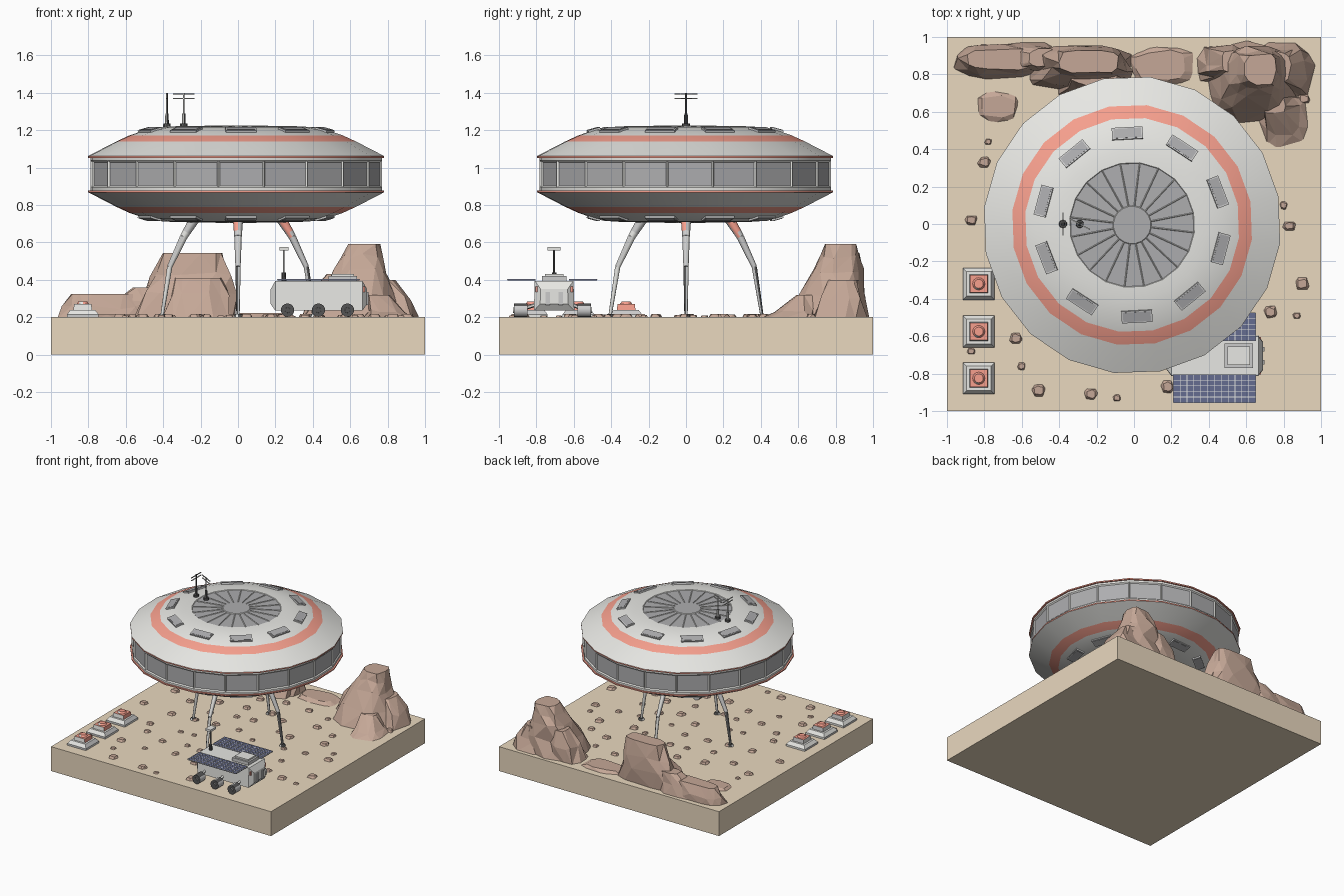
import bpy, bmesh, math, random
from mathutils import Matrix, Vector, Euler

if "Cube" in bpy.data.objects:
    bpy.data.objects.remove(bpy.data.objects["Cube"])

random.seed(7)
COL = dict(hull=(.80, .80, .77), red=(.93, .35, .27), glass=(.42, .42, .43), grey=(.55, .56, .57),
           black=(.09, .09, .09), sand=(.82, .69, .52), rock=(.56, .39, .31), cell=(.13, .15, .28))
NAMES = list(COL)
MATS = []
for k, c in COL.items():
    m = bpy.data.materials.new(k)
    m.diffuse_color = (*c, 1)
    m.use_nodes = True
    m.node_tree.nodes["Principled BSDF"].inputs["Base Color"].default_value = m.diffuse_color
    MATS.append(m)


def finish(bm, name, smooth=None):
    bmesh.ops.recalc_face_normals(bm, faces=bm.faces)
    me = bpy.data.meshes.new(name)
    bm.to_mesh(me)
    bm.free()
    for m in MATS:
        me.materials.append(m)
    ob = bpy.data.objects.new(name, me)
    bpy.context.collection.objects.link(ob)
    if smooth:
        bpy.ops.object.select_all(action='DESELECT')
        ob.select_set(True)
        bpy.context.view_layer.objects.active = ob
        bpy.ops.object.shade_smooth_by_angle(angle=math.radians(smooth))
    return ob


def paint(bm, start, mat):
    bm.faces.ensure_lookup_table()
    for f in bm.faces[start:]:
        f.material_index = NAMES.index(mat)


def box(bm, loc, size, mat, rot=(0, 0, 0)):
    n = len(bm.faces)
    bmesh.ops.create_cube(bm, size=1, matrix=Matrix.LocRotScale(Vector(loc), Euler(rot), Vector(size)))
    paint(bm, n, mat)


def tube(bm, p, q, r1, r2, mat, seg=10, roll=0):
    p, q = Vector(p), Vector(q)
    n = len(bm.faces)
    M = Matrix.Translation((p + q) / 2) @ (q - p).to_track_quat('Z', 'Y').to_matrix().to_4x4() @ Matrix.Rotation(roll, 4, 'Z')
    bmesh.ops.create_cone(bm, cap_ends=True, segments=seg, radius1=r1, radius2=r2, depth=(q - p).length, matrix=M)
    paint(bm, n, mat)


def loft(bm, rings, mats):
    """Skin closed rings of points, capping both ends; one material per band."""
    vs = [[bm.verts.new(p) for p in r] for r in rings]
    n, bands = len(vs[0]), []
    for a, b, m in zip(vs, vs[1:], mats):
        band = [bm.faces.new((a[i], a[(i + 1) % n], b[(i + 1) % n], b[i])) for i in range(n)]
        for f in band:
            f.material_index = NAMES.index(m)
        bands.append(band)
    caps = [bm.faces.new(vs[0][::-1]), bm.faces.new(vs[-1])]
    for f, m in zip(caps, (mats[0], mats[-1])):
        f.material_index = NAMES.index(m)
    return bands, caps


# Ground slab
bm = bmesh.new()
box(bm, (0, 0, .1), (2, 2, .2), 'sand')
finish(bm, 'ground_slab')

# Saucer hull: upper half profile (r, height above the middle), mirrored below
CX, CY, CZ, N = -.01, -.005, .965, 20
half = [(.785, .072), (.785, .087), (.797, .087), (.797, .097), (.645, .175), (.575, .207),
        (.49, .236), (.40, .252), (.335, .256), (.10, .26)]
cols = ['hull', 'red', 'red', 'hull', 'red', 'hull', 'hull', 'hull', 'hull']
prof = [(r, -h) for r, h in half[::-1]] + half
bmats = cols[::-1] + ['hull'] + cols
ang = [math.radians(-79 + i * 360 / N) for i in range(N)]
bm = bmesh.new()
bands, caps = loft(bm, [[(CX + r * math.cos(a), CY + r * math.sin(a), CZ + h) for a in ang] for r, h in prof], bmats)
bmesh.ops.recalc_face_normals(bm, faces=bm.faces)
for band, w, d in ((bands[9], .012, -.008), (bands[0], .005, -.004), (bands[-1], .005, -.004)):
    bmesh.ops.inset_individual(bm, faces=band, thickness=w, depth=d)
    for f in band:
        f.material_index = NAMES.index('glass')
for f in caps:
    f.material_index = NAMES.index('glass')
finish(bm, 'saucer_hull', 25)

# Hatches around the roof and the belly
bm = bmesh.new()
for s in (1, -1):
    for i in range(10):
        a = math.radians(93 + 36 * i)
        p = (CX + .49 * math.cos(a), CY + .49 * math.sin(a), CZ + s * .236)
        box(bm, p, (.066, .165, .014), 'grey', (0, s * .27, a))
        box(bm, p, (.052, .148, .018), 'glass', (0, s * .27, a))
finish(bm, 'hull_hatches')

# Four bent legs with round feet
for i, name in enumerate(('right', 'back', 'left', 'front')):
    bm = bmesh.new()
    d = Vector((math.cos(i * math.pi / 2), math.sin(i * math.pi / 2), 0))
    path = [(.235, .72, .027), (.275, .655, .022), (.29, .63, .02), (.365, .47, .014), (.405, .215, .009)]
    for (r1, z1, w1), (r2, z2, w2), m in zip(path, path[1:], ('grey', 'red', 'grey', 'grey')):
        tube(bm, d * r1 + Vector((0, 0, z1)), d * r2 + Vector((0, 0, z2)), w1, w2, m, 8)
    tube(bm, d * .405 + Vector((0, 0, .2)), d * .405 + Vector((0, 0, .216)), .024, .018, 'black', 12)
    finish(bm, name + '_leg', 50)

# Roof antennas
for x, turn, name in ((-.38, 90, 'outer'), (-.29, -28, 'inner')):
    bm = bmesh.new()
    tube(bm, (x, 0, 1.218), (x, 0, 1.235), .022, .02, 'black')
    tube(bm, (x, 0, 1.235), (x, 0, 1.29), .011, .009, 'black')
    tube(bm, (x, 0, 1.29), (x, 0, 1.4), .005, .005, 'black')
    for z in (1.37, 1.393):
        box(bm, (x, 0, z), (.125, .006, .006), 'black', (0, 0, math.radians(turn)))
    finish(bm, name + '_antenna')

# Rover body with tapered nose and tail
RY = -.705
bm = bmesh.new()
loft(bm, [[(x, RY - w, z0), (x, RY + w, z0), (x, RY + w * .96, z1), (x, RY - w * .96, z1)]
          for x, w, z0, z1 in ((.175, .075, .27, .35), (.2, .108, .235, .395), (.665, .108, .235, .395), (.69, .075, .27, .35))],
     ['hull'] * 3)
box(bm, (.56, RY, .405), (.15, .13, .03), 'grey')
box(bm, (.56, RY, .425), (.12, .1, .014), 'hull')
for s in (-1, 1):
    box(bm, (.69, RY + s * .035, .3), (.016, .025, .07), 'grey')
    box(bm, (.672, RY + s * .09, .35), (.012, .02, .03), 'red')
finish(bm, 'rover_body')

# Rover camera mast
bm = bmesh.new()
tube(bm, (.245, RY, .39), (.245, RY, .44), .014, .012, 'black')
tube(bm, (.245, RY, .44), (.245, RY, .56), .005, .005, 'black')
box(bm, (.245, RY, .567), (.048, .07, .018), 'black')
finish(bm, 'rover_mast')

# Solar wings with cell grid, wheels with axles
for s, side in ((-1, 'front'), (1, 'back')):
    bm = bmesh.new()
    y = -.715 + s * .165
    box(bm, (.43, y, .4), (.44, .15, .006), 'cell')
    for i in range(13):
        box(bm, (.21 + .44 * i / 12, y, .403), (.003, .15, .004), 'hull')
    for i in range(6):
        box(bm, (.43, y - .075 + .03 * i, .403), (.44, .003, .004), 'hull')
    finish(bm, side + '_solar_wing')
    bm = bmesh.new()
    for x in (.265, .43, .585):
        y = -.714 + s * .17
        tube(bm, (x, y - .036, .238), (x, y + .036, .238), .036, .036, 'black', 14)
        tube(bm, (x, y + s * .03, .238), (x, y + s * .042, .238), .016, .014, 'grey', 10)
        tube(bm, (x, RY + s * .09, .27), (x, y, .24), .01, .01, 'black', 6)
    finish(bm, side + '_rover_wheels', 40)

# Ground beacons
for i, y in enumerate((-.32, -.575, -.825)):
    bm = bmesh.new()
    for z0, z1, a, b, m in ((.2, .215, .085, .085, 'grey'), (.215, .24, .085, .066, 'hull'), (.24, .27, .05, .046, 'grey')):
        tube(bm, (-.83, y, z0), (-.83, y, z1), a * 2**.5, b * 2**.5, m, 4, math.pi / 4)
    tube(bm, (-.83, y, .27), (-.83, y, .283), .033, .024, 'red', 16)
    finish(bm, f'beacon_{i + 1}')


# Rocks: tiers of (z, x0, x1, y0, y1) with jitter, faceted
def rock(bm, tiers, n=11, jit=.09):
    rings = []
    for k, (z, x0, x1, y0, y1) in enumerate(tiers):
        ring = []
        for i in range(n):
            a = 2 * math.pi * (i + random.uniform(-.25, .25) + .5 * (k % 2)) / n
            c, s = (math.copysign(abs(f(a)) ** .65, f(a)) * random.uniform(1 - 2 * jit, 1 + jit * .3) for f in (math.cos, math.sin))
            dz = random.uniform(-.018, .012) if 0 < k < len(tiers) - 1 else 0
            ring.append(((x0 + x1 + c * (x1 - x0)) / 2, (y0 + y1 + s * (y1 - y0)) / 2, z + dz))
        rings.append(ring)
    m = len(bm.faces)
    loft(bm, rings, ['rock'] * (len(tiers) - 1))
    bm.faces.ensure_lookup_table()
    bmesh.ops.triangulate(bm, faces=bm.faces[m:])


bm = bmesh.new()
rock(bm, [(.19, -.60, .03, .70, .97), (.33, -.53, 0, .73, .96), (.43, -.47, -.02, .78, .95), (.543, -.43, -.05, .80, .94)])
rock(bm, [(.19, -.42, -.02, .64, .85), (.32, -.38, -.04, .70, .86), (.41, -.35, -.07, .74, .86)])
rock(bm, [(.19, -.97, -.45, .77, .97), (.26, -.95, -.48, .79, .96), (.325, -.92, -.5, .82, .94)])
rock(bm, [(.19, -.78, -.4, .80, .98), (.29, -.70, -.4, .82, .96), (.36, -.57, -.4, .84, .94)])
rock(bm, [(.19, -.05, .36, .72, .96), (.222, 0, .3, .76, .93)])
rock(bm, [(.19, -.87, -.59, .53, .72), (.215, -.83, -.62, .57, .69)], 7)
finish(bm, 'left_crag')
bm = bmesh.new()
rock(bm, [(.19, .36, .9, .53, .98), (.33, .44, .85, .60, .97), (.45, .49, .80, .66, .96), (.53, .55, .78, .71, .94), (.592, .59, .77, .74, .92)])
rock(bm, [(.19, .60, .97, .64, .98), (.3, .66, .93, .70, .95), (.4, .70, .84, .75, .93)])
rock(bm, [(.19, .66, .95, .38, .70), (.24, .69, .90, .47, .70), (.32, .68, .82, .58, .72)], 8)
rock(bm, [(.19, .32, .62, .74, .97), (.32, .37, .60, .78, .96), (.43, .46, .60, .80, .93)])
finish(bm, 'right_crag')

# Pebbles: seen around the edge, then scattered beneath the saucer
spots = [(-.8, .33), (-.87, .02), (-.63, -.61), (-.51, -.89), (-.23, -.91), (.18, -.87), (.83, -.01), (.9, -.32),
         (.73, -.47), (.91, .67), (-.78, .44), (-.87, -.68), (-.6, -.76), (-.09, -.93), (.87, -.49), (.8, .1)]
sizes = [.04] * 10 + [.025] * 6
for i in range(-3, 4):
    for j in range(-3, 4):
        x, y = i * .2 + random.uniform(-.05, .05), j * .2 + random.uniform(-.05, .05)
        if math.hypot(x, y) < .76:
            spots.append((x, y))
            sizes.append(random.uniform(.025, .042))
bm = bmesh.new()
for (x, y), r in zip(spots, sizes):
    b = r * random.uniform(.75, 1.05)
    rock(bm, [(.195, x - r, x + r, y - b, y + b), (.2 + r * .42, x - r * .65, x + r * .65, y - b * .65, y + b * .65)], 6)
finish(bm, 'pebbles')
